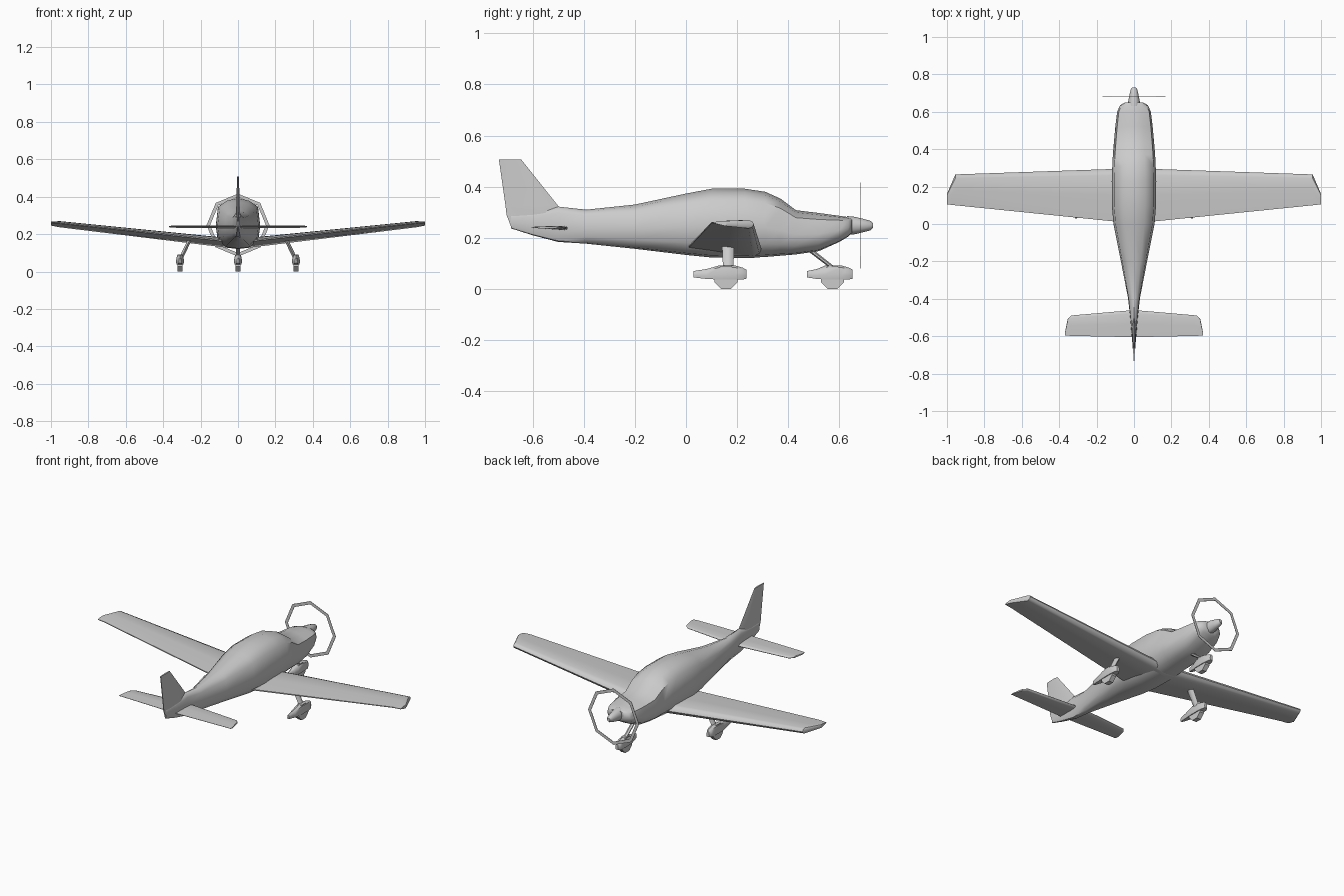
import bpy, bmesh, math
from mathutils import Vector

if "Cube" in bpy.data.objects:
    bpy.data.objects.remove(bpy.data.objects["Cube"])


def finish(name, bm, angle=40):
    bmesh.ops.recalc_face_normals(bm, faces=bm.faces)
    me = bpy.data.meshes.new(name)
    bm.to_mesh(me)
    bm.free()
    ob = bpy.data.objects.new(name, me)
    bpy.context.collection.objects.link(ob)
    bpy.ops.object.select_all(action='DESELECT')
    ob.select_set(True)
    bpy.context.view_layer.objects.active = ob
    bpy.ops.object.shade_smooth_by_angle(angle=math.radians(angle))
    return ob


def loft(name, rings, angle=40):
    """Skin a series of closed rings and cap both ends."""
    bm = bmesh.new()
    rows = [[bm.verts.new(p) for p in r] for r in rings]
    n = len(rows[0])
    for a, b in zip(rows, rows[1:]):
        for i in range(n):
            j = (i + 1) % n
            bm.faces.new((a[i], a[j], b[j], b[i]))
    bm.faces.new(rows[0])
    bm.faces.new(rows[-1])
    return finish(name, bm, angle)


def body_ring(half, y, bottom, top, width, cx=0):
    """Symmetric cross-section from a half profile of (x, height) fractions."""
    right = [(x, t) for x, t in half]
    left = [(-x, t) for x, t in reversed(half) if x > 0]
    return [(cx + x * width, y, bottom + t * (top - bottom)) for x, t in right + left]


# Fuselage: y, bottom, top, half width
hull = [(0, 0), (.55, .03), (.92, .2), (1, .45), (.9, .83), (.5, .95), (0, 1)]
stations = [
    (-.685, .237, .29, .005), (-.6, .21, .30, .012), (-.5, .184, .322, .02),
    (-.39, .177, .31, .033), (-.2, .157, .33, .07), (0, .133, .373, .11),
    (.1, .123, .392, .118), (.23, .121, .392, .119), (.31, .125, .38, .116),
    (.37, .13, .353, .113), (.43, .135, .308, .108), (.52, .148, .297, .1),
    (.6, .184, .286, .09), (.635, .205, .281, .075), (.65, .22, .276, .048)]
loft("fuselage", [body_ring(hull, *s) for s in stations], 50)

# Spinner
loft("spinner", [[(r * .9 * math.cos(k * math.pi / 6), y, .248 + r * math.sin(k * math.pi / 6))
                  for k in range(12)]
                 for y, r in [(.63, .037), (.66, .034), (.69, .027), (.72, .019), (.731, .01)]], 50)

# Propeller ring: thin flat octagon
bm = bmesh.new()
loops = [[bm.verts.new((r * math.cos(k * math.pi / 4), y, .248 + r * math.sin(k * math.pi / 4)))
          for k in range(8)]
         for r, y in [(.168, .682), (.168, .684), (.149, .684), (.149, .682)]]
for q in range(4):
    a, b = loops[q], loops[(q + 1) % 4]
    for i in range(8):
        j = (i + 1) % 8
        bm.faces.new((a[i], a[j], b[j], b[i]))
finish("propeller_ring", bm, 20)

# Wing and tailplane: x, leading y, trailing y, z, thickness
foil = [(0, 0), (.03, .3), (.12, .5), (.5, .46), (1, .25), (1, .12), (.5, -.25), (.12, -.5), (.03, -.3)]


def airfoil_pair(name, secs):
    full = [(-s[0],) + s[1:] for s in reversed(secs) if s[0] > 0] + secs
    return loft(name, [[(x, le + c * (te - le), z + h * t) for c, h in foil]
                       for x, le, te, z, t in full], 40)


airfoil_pair("wing", [(0, .298, .003, .147, .054), (.955, .265, .1, .253, .033),
                      (1, .16, .105, .256, .02)])
airfoil_pair("tailplane", [(0, -.46, -.605, .238, .016), (.335, -.489, -.598, .24, .012),
                           (.355, -.51, -.597, .24, .01), (.368, -.575, -.597, .24, .006)])

# Fin: z, leading y, trailing y, half thickness
loft("fin", [[(0, le, z), (h, le * .7 + te * .3, z), (.002, te, z),
              (-.002, te, z), (-h, le * .7 + te * .3, z)]
             for z, le, te, h in [(.237, -.5, -.682, .012), (.29, -.48, -.702, .012),
                                  (.325, -.5, -.706, .01), (.507, -.645, -.732, .005)]], 30)

# Landing gear: wheel with streamlined cover
pod = [(0, 0), (.85, .0), (1, .35), (.75, .85), (0, 1)]


def wheel_unit(name, x, y, back):
    loft(name + "_cover", [body_ring(pod, y + dy, b, t, w, x) for dy, b, t, w in
                           [(back, .045, .07, .006), (back * .6, .039, .078, .015),
                            (-.03, .037, .091, .022), (.035, .037, .092, .022),
                            (.065, .037, .083, .018), (.079, .04, .075, .009)]], 50)
    loft(name + "_wheel", [[(x + dx, y + .0487 * math.cos((k + .5) * math.pi / 4),
                             .045 + .0487 * math.sin((k + .5) * math.pi / 4)) for k in range(8)]
                           for dx in (-.014, .014)], 30)


def strut(name, low, high, w, d):
    rings = []
    for (x, y, z), s in ((low, 1), (high, 1.2)):
        rings.append([(x + a * w, y + b * d * s, z) for a, b in
                      ((0, 1), (1, .4), (1, -.4), (0, -1), (-1, -.4), (-1, .4))])
    loft(name, rings, 40)


for side, s in (("left", -1), ("right", 1)):
    wheel_unit(side + "_main", s * .31, .157, -.127)
    strut(side + "_main_strut", (s * .303, .165, .075), (s * .258, .165, .17), .011, .02)
wheel_unit("nose", 0, .573, -.1)
strut("nose_strut", (0, .578, .08), (0, .475, .16), .01, .012)
